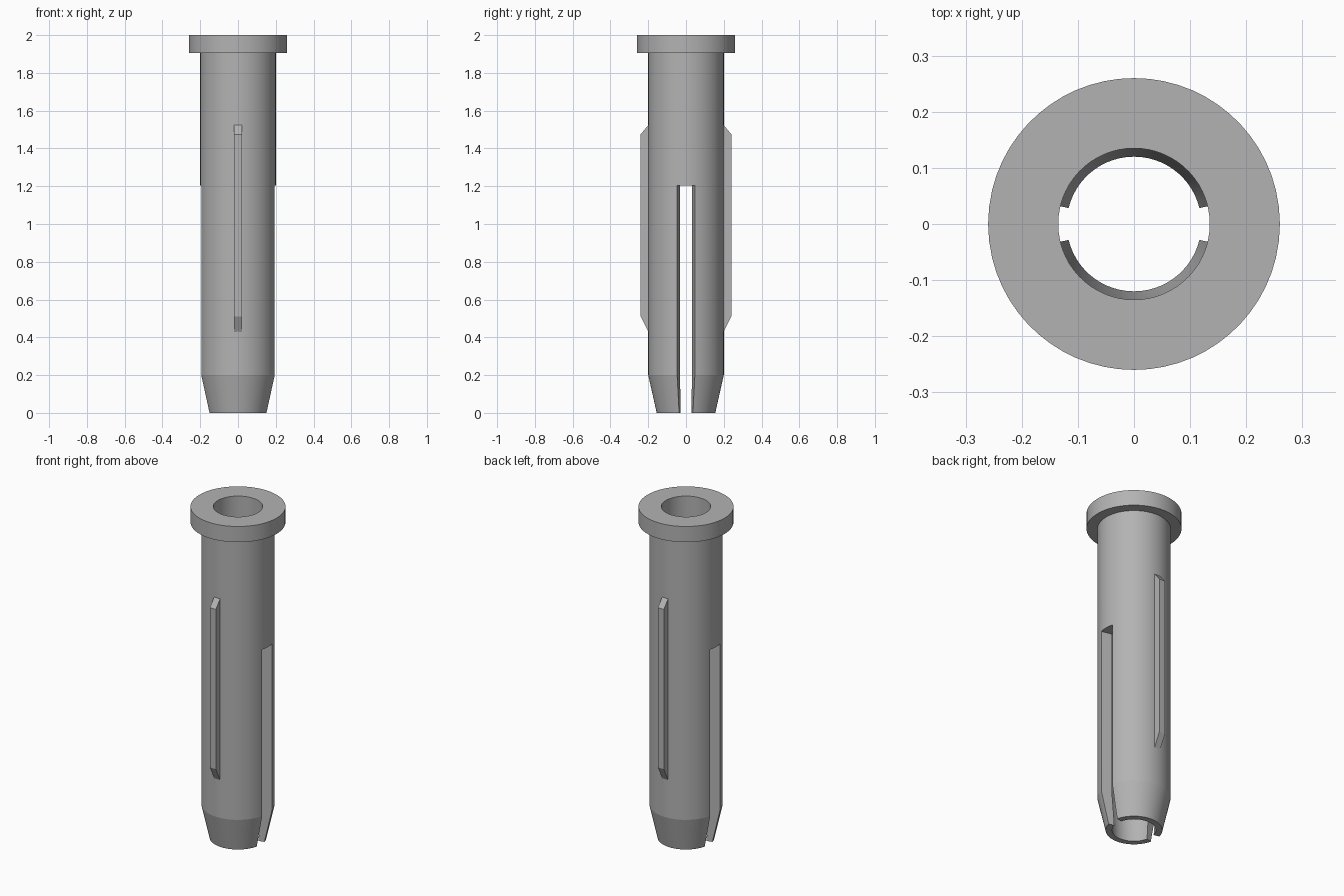
import bpy, bmesh
from math import sin, cos, radians

cube = bpy.data.objects.get("Cube")
if cube:
    bpy.data.objects.remove(cube)

grey = bpy.data.materials.new("plain grey")
grey.use_nodes = True
colour = (0.45, 0.45, 0.45, 1)
grey.diffuse_color = colour
grey.node_tree.nodes["Principled BSDF"].inputs["Base Color"].default_value = colour


def finish(bm, name):
    bmesh.ops.recalc_face_normals(bm, faces=bm.faces)
    mesh = bpy.data.meshes.new(name)
    bm.to_mesh(mesh)
    bm.free()
    mesh.materials.append(grey)
    obj = bpy.data.objects.new(name, mesh)
    bpy.context.collection.objects.link(obj)
    return obj


# Sleeve wall as (radius, height): upper loop first, then the split legs
UPPER = [(0.135, 1.205), (0.135, 2), (0.26, 2), (0.26, 1.905), (0.2, 1.905), (0.2, 1.205)]
LOWER = [(0.2, 0.2), (0.155, 0), (0.12, 0), (0.135, 0.2)]
PROFILE = UPPER + LOWER
SLOT = 13.6          # half angle of each slot
SLOT_STEPS, LEG_STEPS = 4, 26

# Angles run slot, leg, slot, leg around the axis
angles, in_slot = [], []
for start in (0, 180):
    for i in range(SLOT_STEPS):
        angles.append(start - SLOT + 2 * SLOT * i / SLOT_STEPS)
        in_slot.append(True)
    for i in range(LEG_STEPS):
        angles.append(start + SLOT + (180 - 2 * SLOT) * i / LEG_STEPS)
        in_slot.append(False)

bm = bmesh.new()
rings = [[bm.verts.new((r * cos(radians(a)), r * sin(radians(a)), z)) for r, z in PROFILE]
         for a in angles]
count, top = len(rings), len(UPPER)
for i in range(count):
    a, b = rings[i], rings[(i + 1) % count]
    # Slot columns close just below the upper loop; leg columns go to the floor
    n = top if in_slot[i] else len(PROFILE)
    for j in range(n):
        k = (j + 1) % n
        bm.faces.new((a[j], a[k], b[k], b[j]))
    # Flat side wall wherever a slot meets a leg
    if in_slot[i] != in_slot[i - 1]:
        bm.faces.new([a[0]] + a[top - 1:])
sleeve = finish(bm, "split_sleeve")
bpy.ops.object.select_all(action="DESELECT")
bpy.context.view_layer.objects.active = sleeve
sleeve.select_set(True)
bpy.ops.object.shade_smooth_by_angle(angle=radians(11))

# Chamfered grip ribs on the front and back
RIB = [(0.19, 0.41), (0.24, 0.51), (0.24, 1.475), (0.19, 1.535)]
for name, side in (("front_rib", -1), ("back_rib", 1)):
    bm = bmesh.new()
    face = bm.faces.new([bm.verts.new((-0.02, side * y, z)) for y, z in RIB])
    new = bmesh.ops.extrude_face_region(bm, geom=[face])["geom"]
    bmesh.ops.translate(bm, vec=(0.04, 0, 0),
                        verts=[v for v in new if isinstance(v, bmesh.types.BMVert)])
    finish(bm, name)
